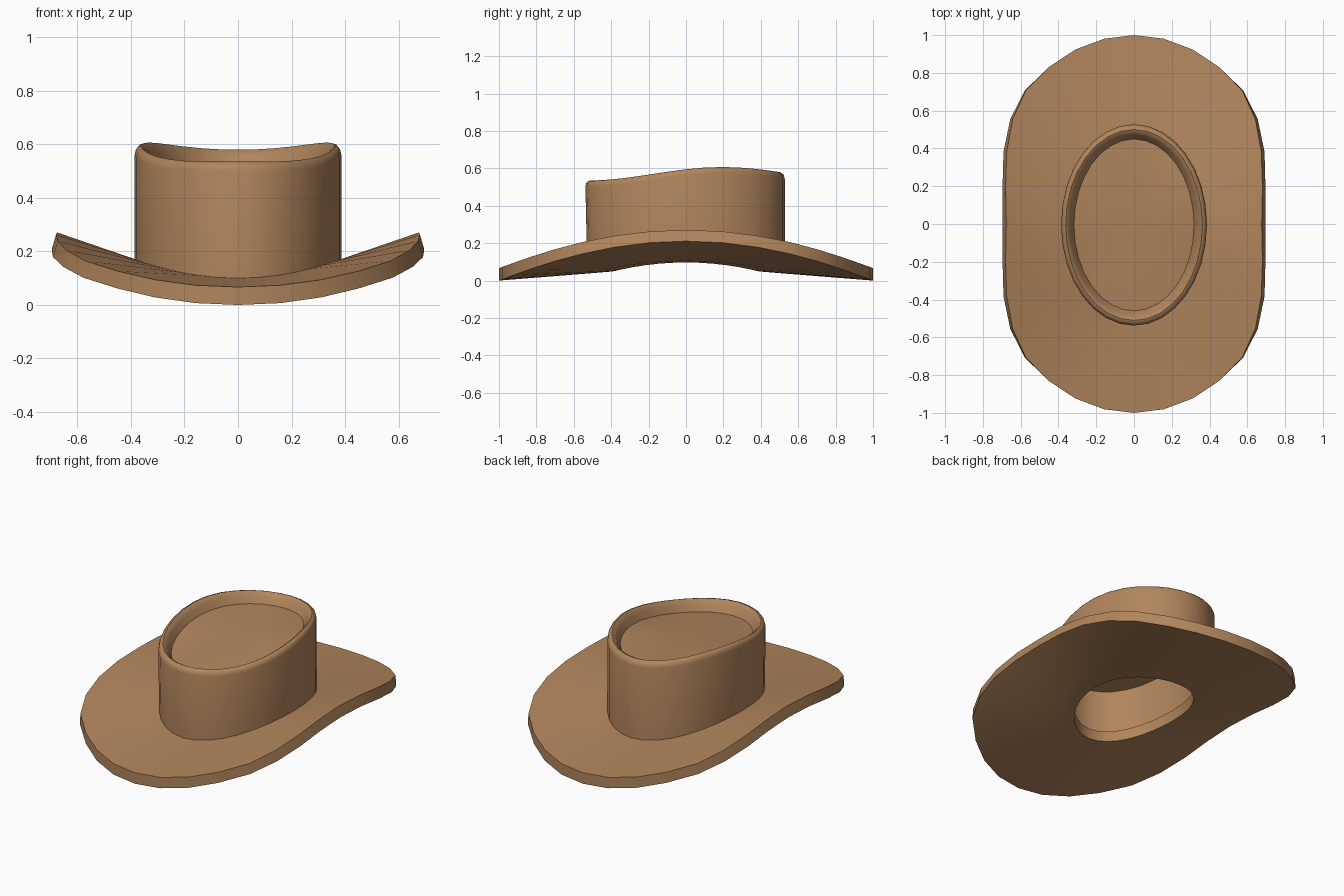
import bpy, bmesh, math

if "Cube" in bpy.data.objects:
    bpy.data.objects.remove(bpy.data.objects["Cube"])

N = 32
mat = bpy.data.materials.new("tan_felt")
mat.diffuse_color = (0.44, 0.235, 0.108, 1)
mat.use_nodes = True
mat.node_tree.nodes["Principled BSDF"].inputs["Base Color"].default_value = mat.diffuse_color


def loft(name, rings, closed, cap_centers=()):
    """Bridge rings of N points; fan a cap on (ring index, centre point)."""
    bm = bmesh.new()
    vs = [[bm.verts.new(p) for p in r] for r in rings]
    count = len(vs) if closed else len(vs) - 1
    for k in range(count):
        a, b = vs[k], vs[(k + 1) % len(vs)]
        for i in range(N):
            j = (i + 1) % N
            bm.faces.new((a[i], a[j], b[j], b[i]))
    for k, c in cap_centers:
        cv = bm.verts.new(c)
        for i in range(N):
            bm.faces.new((vs[k][i], vs[k][(i + 1) % N], cv))
    bmesh.ops.recalc_face_normals(bm, faces=bm.faces)
    me = bpy.data.meshes.new(name)
    bm.to_mesh(me)
    bm.free()
    me.materials.append(mat)
    ob = bpy.data.objects.new(name, me)
    bpy.context.collection.objects.link(ob)
    bpy.context.view_layer.objects.active = ob
    ob.select_set(True)
    bpy.ops.object.shade_smooth_by_angle(angle=math.radians(35))
    ob.select_set(False)
    return ob


angles = [2 * math.pi * i / N for i in range(N)]  # measured from the +y axis


def ellipse(rx, ry, zf, dy=0.0):
    pts = []
    for t in angles:
        x, y = rx * math.sin(t), ry * math.cos(t)
        pts.append((x, y + dy, zf(t, y)))
    return pts


# Brim: oval sheet with the two sides curled up
TOP_X = [0, .158, .31, .45, .573, .642, .674, .68, .676]
LOW_X = [0, .158, .31, .45, .578, .655, .691, .696, .695]


def brim_edge(xs, z0, rise):
    pts = []
    for i, t in enumerate(angles):
        q = i % (N // 2)
        q = min(q, N // 2 - q)
        x = math.copysign(xs[q], math.sin(t))
        pts.append((x, math.cos(t), z0 + rise * abs(math.sin(t)) ** 2.1))
    return pts


def saddle(z0, rise):
    return lambda t, y: z0 + rise * math.sin(t) ** 2


loft("brim", [
    ellipse(.28, .39, saddle(.112, .048)),
    ellipse(.385, .53, saddle(.1, .071)),
    brim_edge(TOP_X, .067, .204),
    brim_edge(LOW_X, 0, .211),
    ellipse(.395, .535, saddle(.037, .068)),
    ellipse(.285, .39, saddle(.049, .048)),
], closed=True)


# Crown: hollow oval wall with a wavy rolled rim and a sunken top
def rim(y):
    return .571 + .036 * math.cos(math.pi * (y - .2) / .73)


def crown_ring(inset, drop):
    return ellipse(.386 - inset, .533 - inset * 1.15, lambda t, y: rim(y) - drop, -.005)


rings = [
    ellipse(.32, .46, saddle(.08, .05)),
    ellipse(.386, .528, saddle(.075, .06)),
    crown_ring(0, .032),
    crown_ring(.004, .014),
    crown_ring(.012, .004),
    crown_ring(.024, 0),
    crown_ring(.036, .008),
    crown_ring(.048, .026),
    crown_ring(.068, .065),
]
inner = crown_ring(.066, .13)
# the outside skin runs from the inner ceiling, down, round and up to the top
loft("crown", [inner] + rings, closed=False,
     cap_centers=[(0, (0, 0, rim(0) - .13)), (len(rings), (0, 0, rim(0) - .07))])
